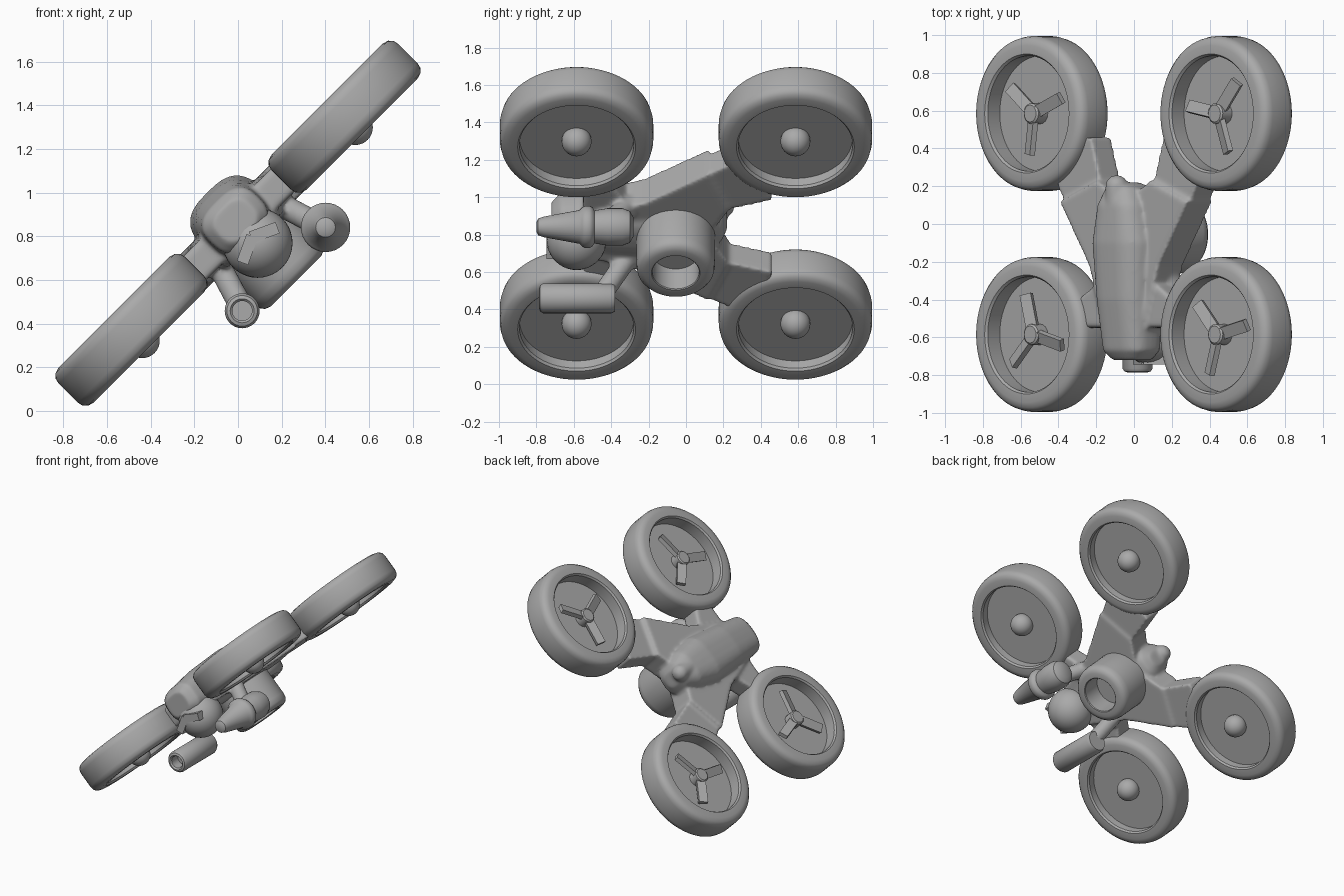
import bpy, bmesh
from math import sin, cos, pi, radians
from mathutils import Matrix, Vector

cube = bpy.data.objects.get("Cube")
if cube:
    bpy.data.objects.remove(cube, do_unlink=True)

grey = bpy.data.materials.new("plain_grey")
grey.use_nodes = True
grey.diffuse_color = (0.4, 0.4, 0.4, 1)
grey.node_tree.nodes["Principled BSDF"].inputs["Base Color"].default_value = (0.4, 0.4, 0.4, 1)

# The whole craft banks 45 degrees about its long axis
BANK = Matrix.Translation((0, 0, 0.86)) @ Matrix.Rotation(radians(-45), 4, 'Y')
FORWARD = Matrix.Rotation(radians(90), 4, 'X')


def finish(name, bm, angle=35):
    bmesh.ops.recalc_face_normals(bm, faces=bm.faces)
    bm.transform(BANK)
    mesh = bpy.data.meshes.new(name)
    bm.to_mesh(mesh)
    bm.free()
    mesh.materials.append(grey)
    obj = bpy.data.objects.new(name, mesh)
    bpy.context.collection.objects.link(obj)
    bpy.ops.object.select_all(action='DESELECT')
    obj.select_set(True)
    bpy.context.view_layer.objects.active = obj
    bpy.ops.object.shade_smooth_by_angle(angle=radians(angle))
    return obj


def loft(bm, rings):
    """Skin a list of point rings and cap both ends."""
    loops = [[bm.verts.new(p) for p in ring] for ring in rings]
    n = len(loops[0])
    for a, b in zip(loops, loops[1:]):
        for i in range(n):
            j = (i + 1) % n
            bm.faces.new((a[i], a[j], b[j], b[i]))
    bm.faces.new(loops[0])
    bm.faces.new(loops[-1])


def lathe(bm, profile, matrix, sides=48):
    loft(bm, [[matrix @ Vector((r * cos(2 * pi * i / sides), r * sin(2 * pi * i / sides), z))
               for i in range(sides)] for r, z in profile])


def ball(bm, centre, radius):
    bmesh.ops.create_uvsphere(bm, u_segments=32, v_segments=20, radius=radius,
                              matrix=Matrix.Translation(centre))


def box(bm, size, matrix):
    bmesh.ops.create_cube(bm, size=1, matrix=matrix @ Matrix.Diagonal((*size, 1)))


def rod(bm, a, b, radius):
    a, b = Vector(a), Vector(b)
    turn = (b - a).to_track_quat('Z', 'Y').to_matrix().to_4x4()
    lathe(bm, [(radius, 0), (radius, (b - a).length)], Matrix.Translation(a) @ turn, 24)


def slab(bm, outline, low, high, side):
    loft(bm, [[(side * x, y, z) for x, y in outline] for z in (low, high)])


# Hull: lofted fuselage, swept arms and gun struts fused into one skin
bm = bmesh.new()
sections = [(-0.72, 0.10, -0.07, 0.10), (-0.67, 0.15, -0.10, 0.14), (-0.4, 0.17, -0.13, 0.18),
            (-0.1, 0.19, -0.14, 0.20), (0.1, 0.15, -0.12, 0.19), (0.19, 0.10, -0.08, 0.16),
            (0.22, 0.05, -0.02, 0.12)]
rings = []
for y, half, low, high in sections:
    ring = []
    for i in range(32):
        c, s = cos(2 * pi * i / 32), sin(2 * pi * i / 32)
        px = half * abs(c) ** 0.7 * (1 if c > 0 else -1)
        pz = (high - low) / 2 * abs(s) ** 0.7 * (1 if s > 0 else -1)
        ring.append((px, y, (high + low) / 2 + pz))
    rings.append(ring)
loft(bm, rings)
rod(bm, (0, 0, 0.13), (0, 0.2, 0.13), 0.06)
ball(bm, (0, 0.2, 0.13), 0.06)

shoulder = [(0, -0.6), (0.14, -0.58), (0.26, -0.22), (0.48, 0.12), (0.2, 0.23), (0, 0.12)]
rear_mount = [(0.1, 0), (0.4, 0), (0.55, 0.25), (0.37, 0.45), (0.27, 0.46), (0.2, 0.23)]
front_mount = [(0.05, -0.3), (0.2, -0.3), (0.39, -0.42), (0.34, -0.55), (0.05, -0.55)]
for s in (1, -1):
    slab(bm, shoulder, -0.11, 0.085, s)
    slab(bm, rear_mount, -0.1, 0.055, s)
    slab(bm, front_mount, -0.08, 0.07, s)
    rod(bm, (s * 0.26, -0.45, -0.28), (s * 0.19, -0.3, -0.05), 0.055)
hull = finish("hull", bm)
fuse = hull.modifiers.new("fuse", 'REMESH')
fuse.mode = 'VOXEL'
fuse.voxel_size = 0.012
fuse.use_smooth_shade = True
soften = hull.modifiers.new("soften", 'SMOOTH')
soften.factor = 0.5
soften.iterations = 8

# Belly thruster with a recessed nozzle
bm = bmesh.new()
lathe(bm, [(0.20, 0), (0.21, -0.1), (0.21, -0.31), (0.205, -0.345), (0.19, -0.365), (0.165, -0.375),
           (0.13, -0.375), (0.125, -0.37), (0.125, -0.22)], Matrix.Translation((0, -0.055, 0)))
finish("belly_thruster", bm)

# Sensor ball under the nose with a chevron brow
bm = bmesh.new()
ball(bm, (0, -0.585, -0.127), 0.16)
finish("sensor_ball", bm)
bm = bmesh.new()
for s in (1, -1):
    box(bm, (0.13, 0.06, 0.055), Matrix.Translation((s * 0.055, -0.715, -0.115))
        @ Matrix.Rotation(s * radians(25), 4, 'Y'))
finish("brow", bm)

# Left gun: tapered barrel with a collar
bm = bmesh.new()
lathe(bm, [(0.025, 0.8), (0.045, 0.79), (0.055, 0.76), (0.09, 0.57), (0.105, 0.555), (0.113, 0.54),
           (0.113, 0.515), (0.105, 0.5), (0.088, 0.49), (0.1, 0.42), (0.1, 0.34), (0.085, 0.3),
           (0.05, 0.28)], Matrix.Translation((0.27, 0, -0.297)) @ FORWARD, 32)
finish("left_gun", bm)

# Right gun: plain tube with a bored muzzle
bm = bmesh.new()
lathe(bm, [(0.045, 0.70), (0.045, 0.775), (0.055, 0.785), (0.07, 0.78), (0.08, 0.765),
           (0.08, 0.4), (0.07, 0.38)], Matrix.Translation((-0.27, 0, -0.297)) @ FORWARD, 32)
finish("right_gun", bm)

# Four rotor pods: shroud, three blades and a domed motor beneath
shroud = [(0.001, 0.01), (0.305, 0.01), (0.305, 0.1), (0.315, 0.113), (0.36, 0.113),
          (0.387, 0.105), (0.404, 0.087), (0.41, 0.06)]
shroud += [(r, -z) for r, z in reversed(shroud[2:])] + [(0.305, -0.045), (0.001, -0.045)]
pods = [("front_left", 1, -1, 133), ("front_right", -1, -1, 105),
        ("rear_left", 1, 1, 50), ("rear_right", -1, 1, 22)]
for name, sx, sy, turn in pods:
    place = Matrix.Translation((sx * 0.69, sy * 0.585, 0))
    bm = bmesh.new()
    lathe(bm, shroud, place, 72)
    finish(name + "_shroud", bm)
    bm = bmesh.new()
    ball(bm, (sx * 0.69, sy * 0.585, -0.07), 0.08)
    finish(name + "_motor", bm)
    bm = bmesh.new()
    lathe(bm, [(0.055, 0), (0.055, 0.08), (0.045, 0.088)], place, 16)
    for k in range(3):
        box(bm, (0.19, 0.065, 0.03), place @ Matrix.Rotation(radians(turn + 120 * k), 4, 'Z')
            @ Matrix.Translation((0.125, 0, 0.06)) @ Matrix.Rotation(radians(20), 4, 'X'))
    finish(name + "_blades", bm)
